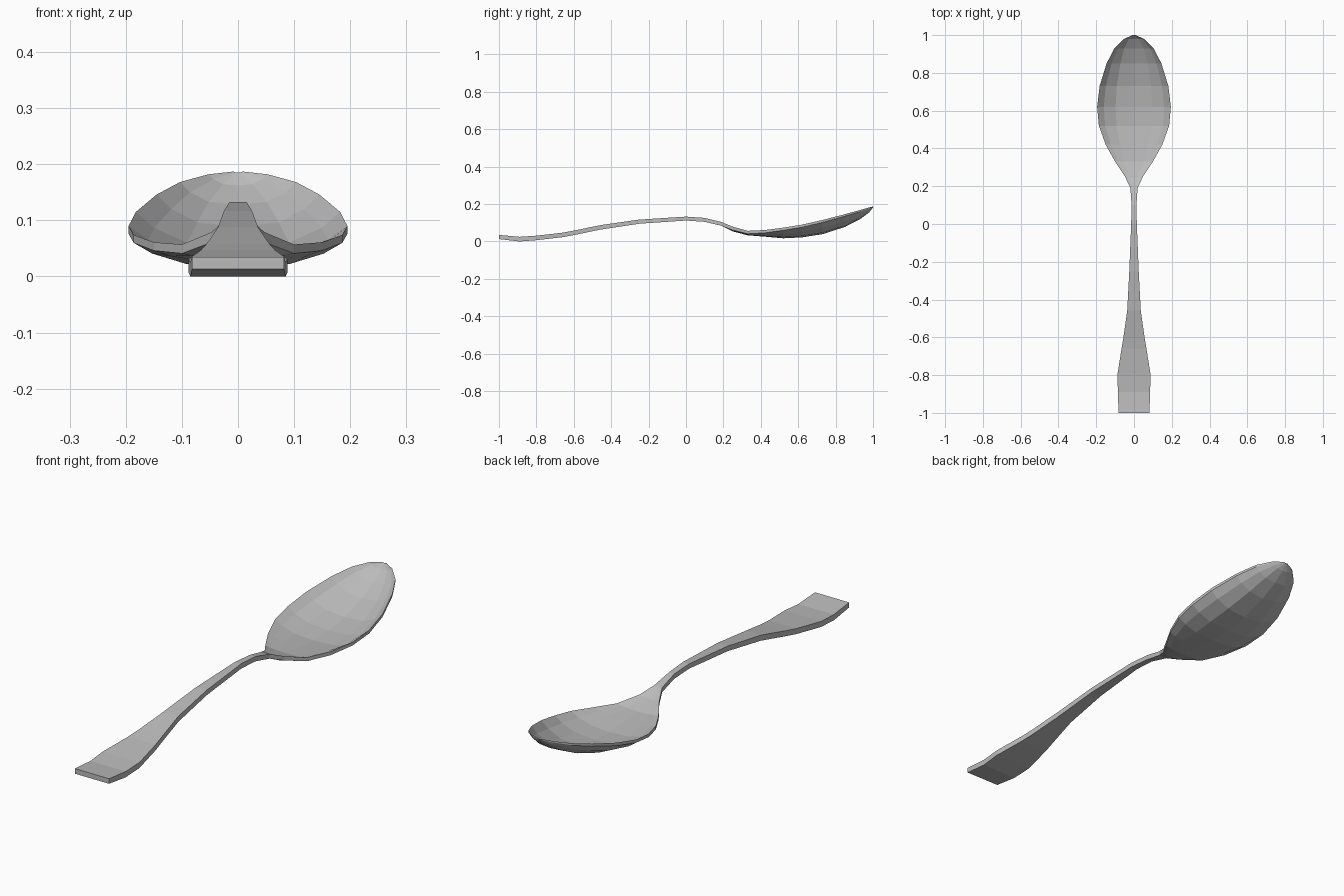
import bpy

cube = bpy.data.objects.get("Cube")
if cube:
    bpy.data.objects.remove(cube)

steel = bpy.data.materials.new("brushed steel grey")
steel.use_nodes = True
steel.diffuse_color = (0.5, 0.5, 0.5, 1)
steel.node_tree.nodes["Principled BSDF"].inputs["Base Color"].default_value = (0.5, 0.5, 0.5, 1)

# Cross-section: position across the width, share of the full depth
ACROSS = [(-1, 0), (-.82, .45), (-.5, .87), (0, 1), (.5, .87), (.82, .45), (1, 0)]

# Stations along the spoon: y, half width, rim height, edge thickness, bowl depth
HANDLE = [
    (-1, .082, .035, .022, 0), (-.89, .085, .025, .025, 0),
    (-.8, .088, .031, .024, 0), (-.66, .066, .047, .024, 0),
    (-.6, .056, .058, .024, 0), (-.46, .036, .087, .024, 0),
    (-.25, .025, .117, .022, 0), (0, .015, .133, .021, 0),
    (.1, .013, .126, .021, 0), (.19, .019, .104, .02, 0),
]
BOWL = [
    (.25, .047, .079, .018, .007), (.33, .1, .057, .016, .008),
    (.42, .15, .061, .015, .02), (.52, .186, .074, .014, .043),
    (.62, .195, .09, .014, .054), (.73, .182, .115, .013, .063),
    (.85, .145, .146, .011, .057), (.93, .104, .168, .009, .04),
    (.98, .053, .182, .006, .02), (1, .008, .187, .003, .002),
]


def loft(name, stations):
    """Skin a closed strip: upper surface, lower surface, sides and ends."""
    n = len(ACROSS)
    verts, faces = [], []
    for y, w, z, thick, depth in stations:
        upper = [(u * w, y, z - depth * d) for u, d in ACROSS]
        lower = [(x, y, h - thick) for x, y, h in reversed(upper)]
        verts += upper + lower
    ring = 2 * n
    for s in range(len(stations) - 1):
        for i in range(ring):
            a, b = s * ring + i, s * ring + (i + 1) % ring
            faces.append((a, b, b + ring, a + ring))
    last = (len(stations) - 1) * ring
    for i in range(n - 1):
        j = ring - 1 - i
        faces.append((i, j, j - 1, i + 1))
        faces.append((last + i, last + i + 1, last + j - 1, last + j))
    mesh = bpy.data.meshes.new(name)
    mesh.from_pydata(verts, [], faces)
    mesh.materials.append(steel)
    mesh.update()
    obj = bpy.data.objects.new(name, mesh)
    bpy.context.collection.objects.link(obj)
    return obj


# Handle and bowl flow into one continuous faceted body
loft("spoon", HANDLE + BOWL)
